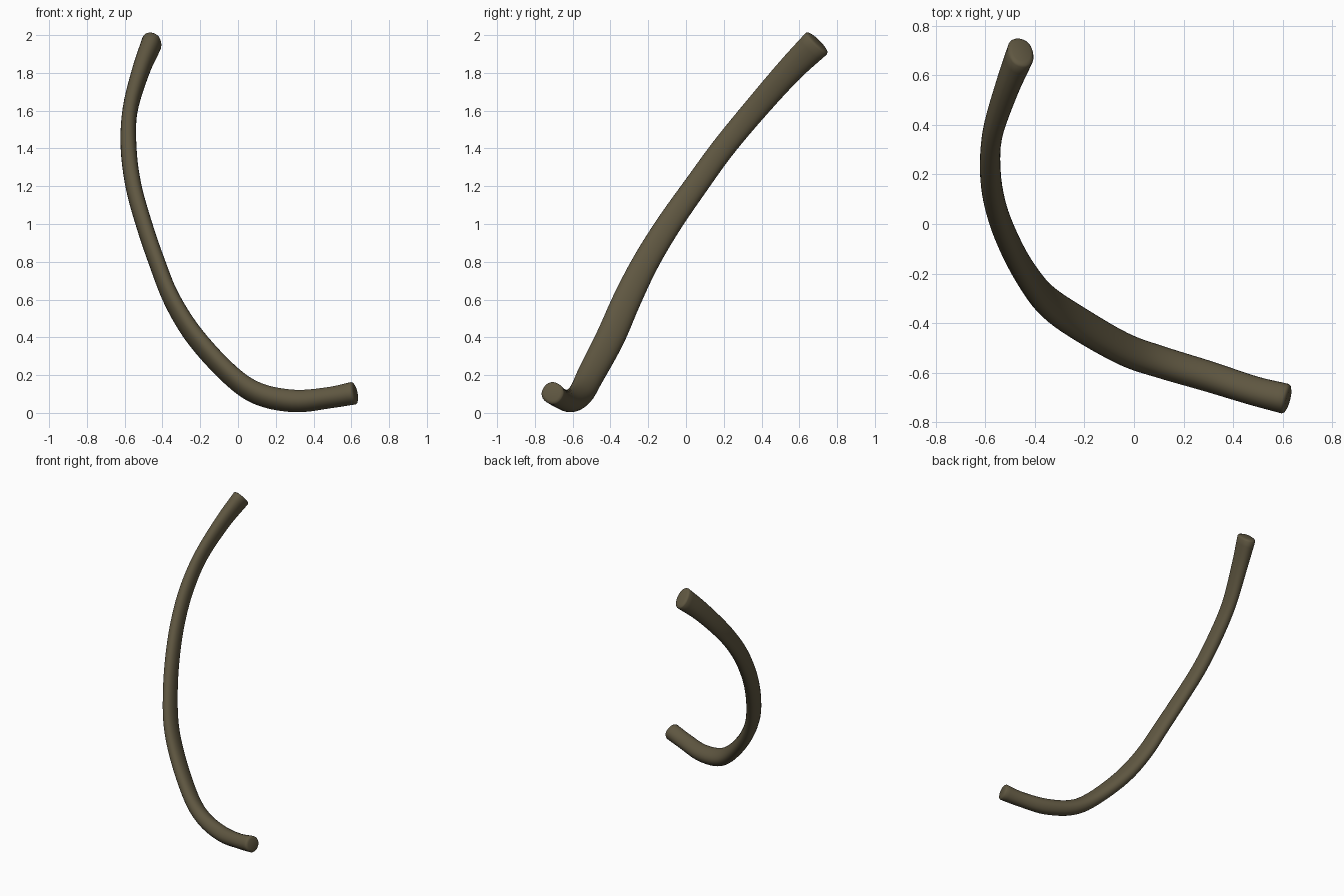
import bpy, bmesh, math
from mathutils import Vector

if "Cube" in bpy.data.objects:
    bpy.data.objects.remove(bpy.data.objects["Cube"])

# Centreline: x, y, z, half width, half thickness (top end to front end)
PATH = [
    (-0.458, 0.69, 1.955, 0.080, 0.054),
    (-0.515, 0.545, 1.81, 0.070, 0.046),
    (-0.572, 0.36, 1.60, 0.064, 0.040),
    (-0.579, 0.195, 1.40, 0.062, 0.042),
    (-0.553, 0.05, 1.20, 0.063, 0.042),
    (-0.498, -0.09, 1.00, 0.066, 0.042),
    (-0.430, -0.212, 0.80, 0.070, 0.042),
    (-0.350, -0.312, 0.60, 0.075, 0.043),
    (-0.225, -0.40, 0.40, 0.077, 0.046),
    (-0.04, -0.505, 0.20, 0.072, 0.048),
    (0.11, -0.558, 0.100, 0.067, 0.053),
    (0.30, -0.615, 0.063, 0.062, 0.056),
    (0.48, -0.672, 0.080, 0.059, 0.053),
    (0.61, -0.705, 0.104, 0.060, 0.058),
]
SIDES, STEPS = 24, 5


def spline(points, steps):
    """Catmull-Rom through all five channels."""
    p = [Vector(q) for q in points]
    p = [2 * p[0] - p[1]] + p + [2 * p[-1] - p[-2]]
    out = []
    for i in range(1, len(p) - 2):
        a, b, c, d = p[i - 1:i + 3]
        for k in range(steps):
            t = k / steps
            out.append(0.5 * (2 * b + (c - a) * t + (2 * a - 5 * b + 4 * c - d) * t * t
                              + (3 * b - a - 3 * c + d) * t ** 3))
    return out + [p[-2]]


samples = spline(PATH, STEPS)
centres = [Vector(s[:3]) for s in samples]
wide_hint = Vector((0, 0.84, -0.54))
bm = bmesh.new()


def ring(i, scale=1.0, shift=0.0):
    t = (centres[min(i + 1, len(centres) - 1)] - centres[max(i - 1, 0)]).normalized()
    wide = (wide_hint - t * wide_hint.dot(t)).normalized()
    thin = t.cross(wide)
    verts = []
    for k in range(SIDES):
        a = math.tau * k / SIDES
        c, s = math.cos(a), math.sin(a)
        # slightly squared oval section
        c, s = (math.copysign(abs(v) ** 0.9, v) for v in (c, s))
        verts.append(bm.verts.new(centres[i] + t * shift + wide * c * samples[i][3] * scale
                                  + thin * s * samples[i][4] * scale))
    return verts


# Loft with softly rounded, flat-cut ends
last = len(samples) - 1
rings = [ring(0, 0.72, -0.013), ring(0, 0.92, -0.008)]
rings += [ring(i) for i in range(last + 1)]
rings += [ring(last, 0.92, 0.008), ring(last, 0.72, 0.013)]
for r0, r1 in zip(rings, rings[1:]):
    for k in range(SIDES):
        n = (k + 1) % SIDES
        bm.faces.new((r0[k], r0[n], r1[n], r1[k]))
bm.faces.new(rings[0])
bm.faces.new(rings[-1])
bmesh.ops.recalc_face_normals(bm, faces=bm.faces)

mesh = bpy.data.meshes.new("curved_rib")
bm.to_mesh(mesh)
bm.free()
rib = bpy.data.objects.new("curved_rib", mesh)
bpy.context.collection.objects.link(rib)

mat = bpy.data.materials.new("dark_olive_bone")
mat.diffuse_color = (0.115, 0.095, 0.053, 1)
mat.use_nodes = True
mat.node_tree.nodes["Principled BSDF"].inputs["Base Color"].default_value = mat.diffuse_color
mesh.materials.append(mat)

bpy.context.view_layer.objects.active = rib
rib.select_set(True)
bpy.ops.object.shade_smooth_by_angle(angle=math.radians(50))
